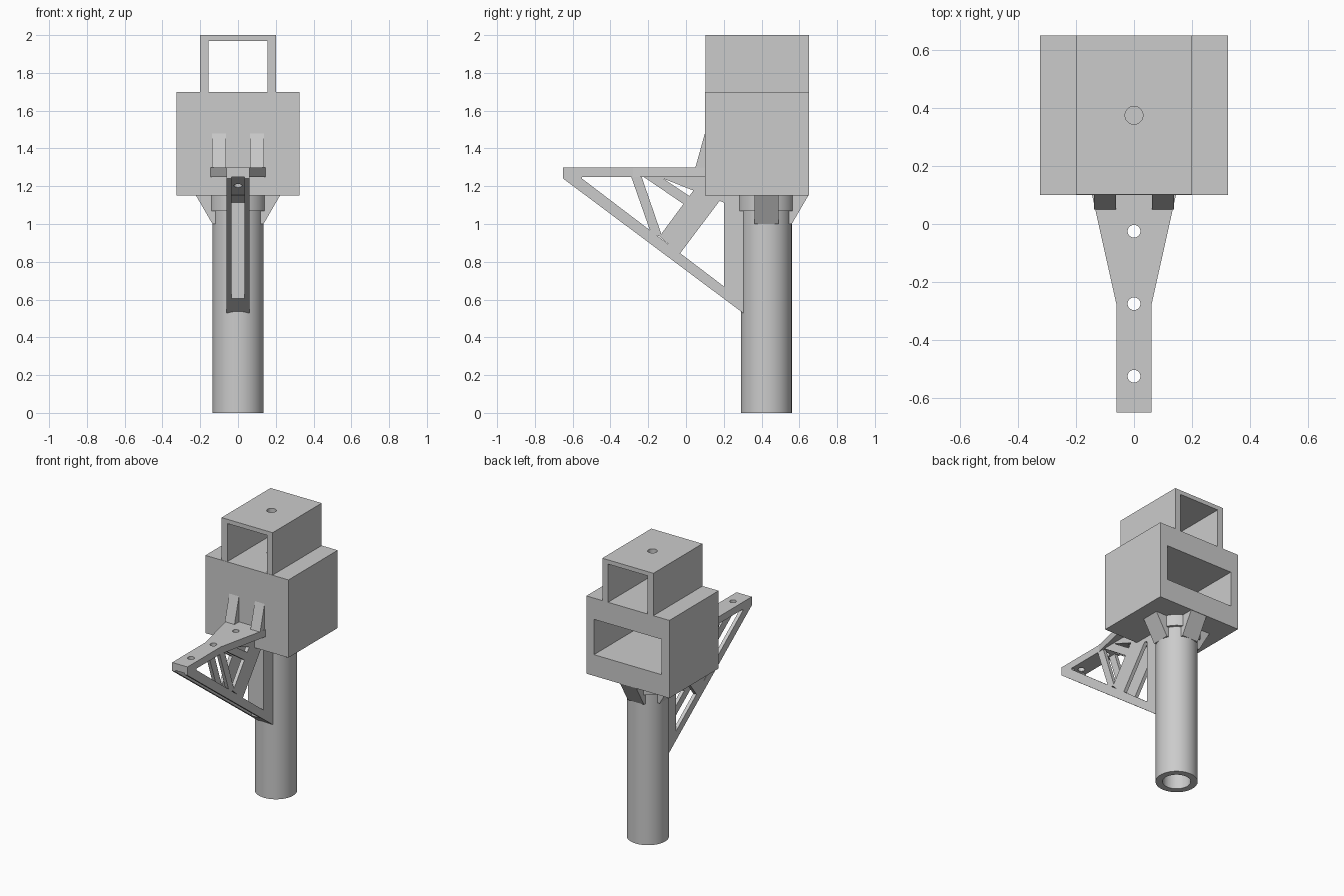
import bpy, bmesh, math
from mathutils import Vector

old = bpy.data.objects.get("Cube")
if old:
    bpy.data.objects.remove(old, do_unlink=True)

grey = bpy.data.materials.new("light_grey")
grey.use_nodes = True
grey.diffuse_color = (0.6, 0.6, 0.6, 1)
grey.node_tree.nodes["Principled BSDF"].inputs["Base Color"].default_value = (0.6, 0.6, 0.6, 1)


def finish(name, bm):
    bmesh.ops.recalc_face_normals(bm, faces=bm.faces)
    mesh = bpy.data.meshes.new(name)
    bm.to_mesh(mesh)
    bm.free()
    mesh.materials.append(grey)
    ob = bpy.data.objects.new(name, mesh)
    bpy.context.collection.objects.link(ob)
    return ob


def prism(name, points, place, lo, hi):
    """Extrude a 2D outline from lo to hi; place maps (u, v, depth) to a point."""
    bm = bmesh.new()
    face = bm.faces.new([bm.verts.new(place(u, v, lo)) for u, v in points])
    shift = Vector(place(0, 0, hi)) - Vector(place(0, 0, lo))
    new = bmesh.ops.extrude_face_region(bm, geom=[face])["geom"]
    bmesh.ops.translate(bm, vec=shift, verts=[g for g in new if isinstance(g, bmesh.types.BMVert)])
    return finish(name, bm)


def side_prism(name, points, lo, hi):
    return prism(name, points, lambda u, v, d: (d, u, v), lo, hi)


def box(name, half_x, y0, y1, z0, z1):
    return side_prism(name, [(y0, z0), (y1, z0), (y1, z1), (y0, z1)], -half_x, half_x)


def cylinder(name, y, radius, z0, z1, sides=64):
    ring = [(radius * math.cos(math.tau * i / sides), y + radius * math.sin(math.tau * i / sides))
            for i in range(sides)]
    return prism(name, ring, lambda u, v, d: (u, v, d), z0, z1)


def cut(target, cutter):
    cutter.hide_render = True
    cutter.hide_set(True)
    cutter.display_type = "WIRE"
    mod = target.modifiers.new("cut", "BOOLEAN")
    mod.operation = "DIFFERENCE"
    mod.solver = "EXACT"
    mod.object = cutter


def smooth(ob):
    bpy.ops.object.select_all(action="DESELECT")
    ob.select_set(True)
    bpy.context.view_layer.objects.active = ob
    bpy.ops.object.shade_smooth_by_angle(angle=math.radians(30))


POLE_Y = 0.425

# Housings: closed-front lower box and open upper sleeve
lower_housing = box("lower_housing", 0.325, 0.10, 0.65, 1.15, 1.70)
cut(lower_housing, box("lower_cavity_cutter", 0.265, 0.16, 0.75, 1.30, 1.55))
upper_sleeve = box("upper_sleeve", 0.20, 0.102, 0.65, 1.70, 2.0)
cut(upper_sleeve, box("sleeve_tunnel_cutter", 0.155, 0, 0.75, 1.65, 1.97))
pin_hole = cylinder("pin_hole_cutter", 0.375, 0.031, 1.62, 2.1, 32)
cut(lower_housing, pin_hole)
cut(upper_sleeve, pin_hole)

# Hollow pole and its collar
bore = cylinder("pole_bore_cutter", POLE_Y, 0.09, -0.1, 1.149)
for part in (cylinder("pole", POLE_Y, 0.135, 0, 1.15),
             cylinder("pole_collar", POLE_Y, 0.153, 1.07, 1.15)):
    cut(part, bore)
    smooth(part)

# Gussets around the top of the pole: left, back, right
for name, angle in (("left", 0), ("back", 90), ("right", 180)):
    a = math.radians(angle)

    def around(r, z, d, a=a):
        return (r * math.cos(a) - d * math.sin(a), POLE_Y + r * math.sin(a) + d * math.cos(a), z)
    prism(name + "_pole_gusset", [(0.11, 1.0), (0.135, 1.0), (0.222, 1.15), (0.11, 1.15)],
          around, -0.0635, 0.0635)

# Arm: tapered top plate, solid corner wedge and rear post
half = [(0.06, -0.65), (0.06, -0.28), (0.147, 0.11)]
outline = half + [(-x, y) for x, y in reversed(half)]
arm_plate = prism("arm_plate", outline, lambda u, v, d: (u, v, d), 1.25, 1.30)
arm_wedge = side_prism("arm_wedge", [(-0.145, 1.25), (0.21, 1.11), (0.21, 1.25)], -0.06, 0.06)
side_prism("arm_post", [(0.20, 0.605), (0.30, 0.53), (0.31, 0.53), (0.31, 1.16), (0.20, 1.16)],
           -0.06, 0.06)
for i, y in enumerate((-0.525, -0.275, -0.025)):
    hole = cylinder(f"arm_hole_cutter_{i + 1}", y, 0.022, 1.0, 1.4, 32)
    cut(arm_plate, hole)
    if i == 2:
        cut(arm_wedge, hole)

# Twin truss sides, mirrored across the slot
members = {
    "diagonal": [(-0.65, 1.25), (-0.65, 1.24), (0.20, 0.605), (0.20, 0.67), (-0.55, 1.24), (-0.55, 1.25)],
    "front_strut": [(-0.29, 1.25), (-0.235, 1.25), (-0.125, 0.93), (-0.185, 0.95)],
    "rear_strut": [(0.045, 1.185), (0.18, 1.125), (-0.035, 0.84), (-0.14, 0.935)],
    "short_brace": [(-0.225, 1.25), (-0.135, 1.25), (0.03, 1.14), (0.01, 1.09)],
}
for side, sign in (("left", 1), ("right", -1)):
    for name, points in members.items():
        side_prism(f"{side}_truss_{name}", points, sign * 0.035, sign * 0.06)
    # Upright brackets between plate and housing
    side_prism(f"{side}_plate_bracket", [(0.05, 1.30), (0.11, 1.30), (0.11, 1.48), (0.10, 1.48)],
               sign * 0.0625, sign * 0.138)
